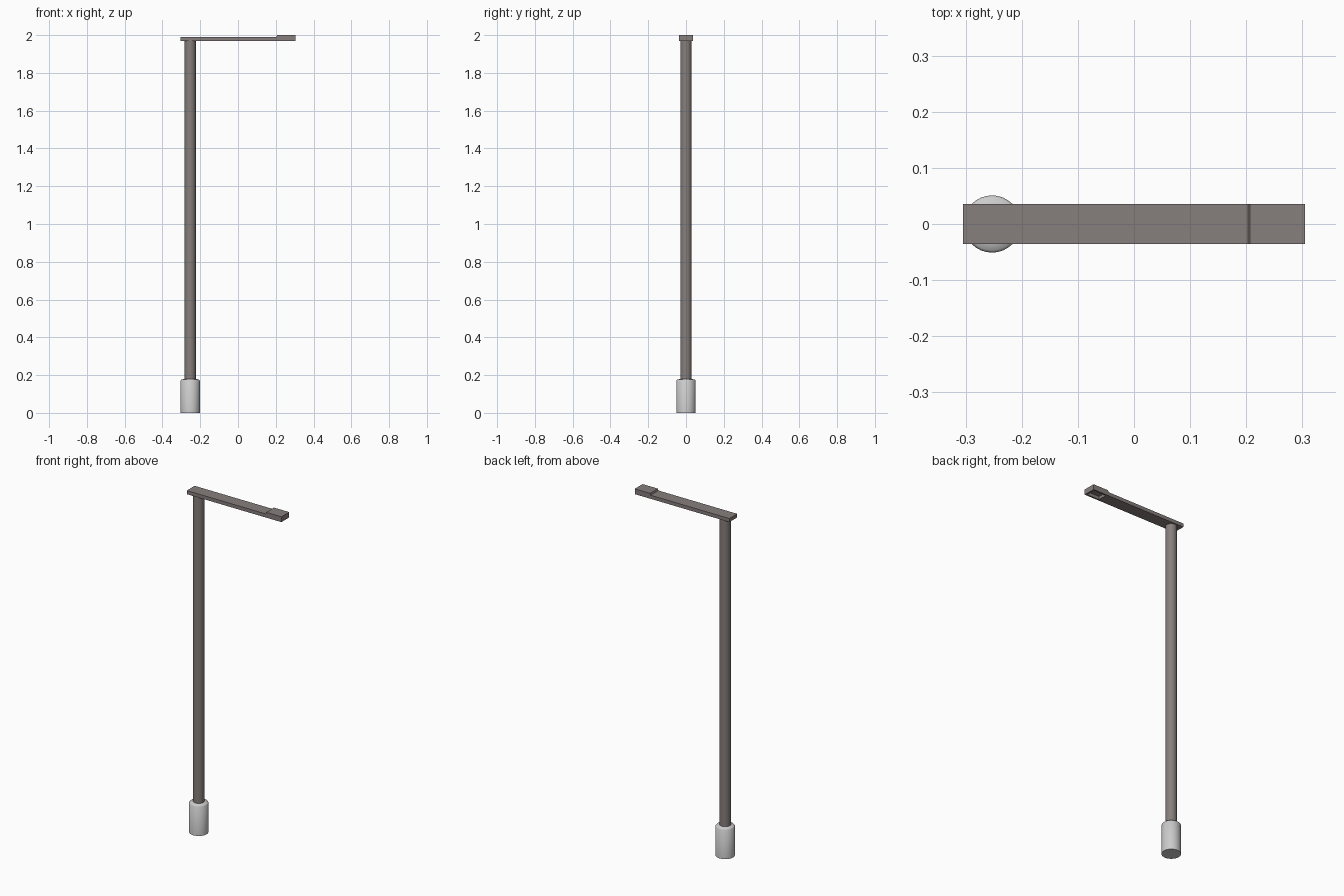
import bpy, bmesh, math

if "Cube" in bpy.data.objects:
    bpy.data.objects.remove(bpy.data.objects["Cube"])

metal = bpy.data.materials.new("warm_dark_grey")
metal.diffuse_color = (0.24, 0.21, 0.20, 1)
metal.use_nodes = True
metal.node_tree.nodes["Principled BSDF"].inputs["Base Color"].default_value = metal.diffuse_color
POLE_X, HALF_W = -0.253, 0.036


def finish(bm, name, mat=None):
    bmesh.ops.recalc_face_normals(bm, faces=bm.faces)
    me = bpy.data.meshes.new(name)
    bm.to_mesh(me)
    bm.free()
    ob = bpy.data.objects.new(name, me)
    bpy.context.collection.objects.link(ob)
    if mat:
        me.materials.append(mat)
    return ob


def lathe(name, profile, mat=None, n=32):
    """Closed round part from (radius, z) points, bottom to top."""
    bm = bmesh.new()
    rings = [[bm.verts.new((r * math.cos(2 * math.pi * i / n),
                            r * math.sin(2 * math.pi * i / n), z))
              for i in range(n)] for r, z in profile]
    for a, b in zip(rings, rings[1:]):
        for i in range(n):
            j = (i + 1) % n
            bm.faces.new((a[i], a[j], b[j], b[i]))
    bm.faces.new(rings[0])
    bm.faces.new(rings[-1])
    ob = finish(bm, name, mat)
    ob.location.x = POLE_X
    bpy.ops.object.select_all(action='DESELECT')
    ob.select_set(True)
    bpy.context.view_layer.objects.active = ob
    bpy.ops.object.shade_smooth_by_angle(angle=math.radians(40))
    return ob


# Base sleeve with gently sloping shoulder, and the pole
lathe("base_sleeve", [(0.051, 0), (0.051, 0.171), (0.047, 0.176), (0.03, 0.18)])
lathe("pole", [(0.03, 0.17), (0.03, 1.97)], metal)

# Arm and lamp head: one side profile extruded across the width
side = [(-0.305, 1.969), (0.305, 1.969), (0.305, 2.0), (0.207, 2.0),
        (0.203, 1.99), (-0.305, 1.99)]
bm = bmesh.new()
face = bm.faces.new([bm.verts.new((x, -HALF_W, z)) for x, z in side])
ext = bmesh.ops.extrude_face_region(bm, geom=[face])
bmesh.ops.translate(bm, vec=(0, 2 * HALF_W, 0),
                    verts=[v for v in ext["geom"] if isinstance(v, bmesh.types.BMVert)])
arm = finish(bm, "arm_and_lamp_head", metal)

# Recessed light opening under the lamp head
bm = bmesh.new()
bmesh.ops.create_cube(bm, size=1)
cutter = finish(bm, "lamp_recess_cutter")
cutter.location = (0.255, 0, 1.969)
cutter.scale = (0.08, 0.054, 0.036)
cutter.hide_render = True
cutter.hide_set(True)
cut = arm.modifiers.new("lamp_recess", 'BOOLEAN')
cut.operation = 'DIFFERENCE'
cut.object = cutter
cut.solver = 'EXACT'
